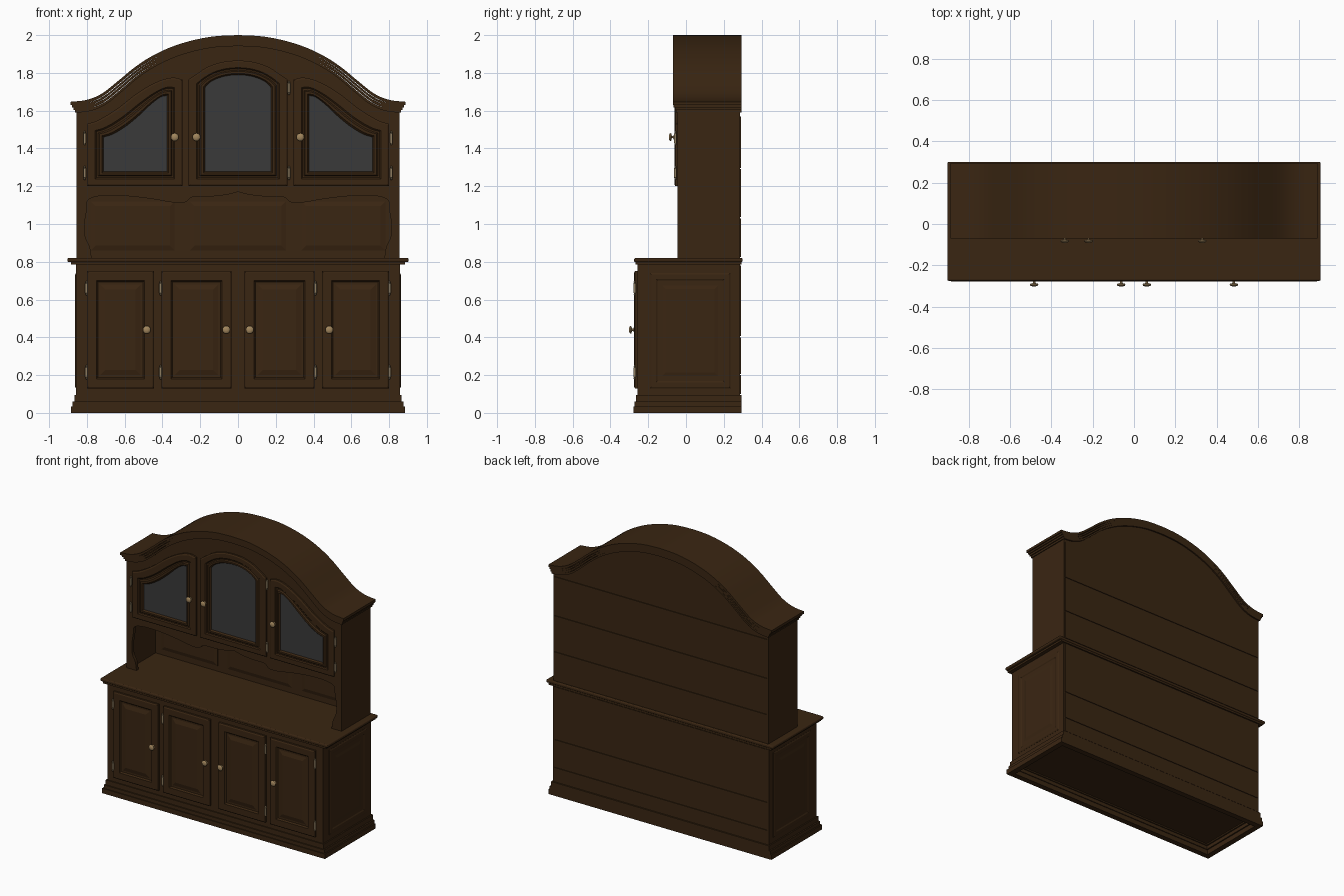
import bpy, bmesh, math

cube = bpy.data.objects.get("Cube")
if cube:
    bpy.data.objects.remove(cube)


def material(name, colour):
    m = bpy.data.materials.new(name)
    m.use_nodes = True
    m.diffuse_color = (*colour, 1)
    bsdf = m.node_tree.nodes["Principled BSDF"]
    bsdf.inputs["Base Color"].default_value = (*colour, 1)
    bsdf.inputs["Roughness"].default_value = 0.6
    return m


WOOD = material("dark wood", (0.042, 0.019, 0.006))
GLASS = material("grey glass", (0.042, 0.042, 0.042))
BRASS = material("pale brass", (0.36, 0.24, 0.11))
HINGE = material("hinge metal", (0.28, 0.21, 0.12))


def loft(name, loops, mat=WOOD, ring=False, place=lambda u, d, v: (u, d, v), smooth=False):
    """Join (outline, depth) loops with quads; cap the ends, or close into a ring."""
    bm = bmesh.new()
    rows = [[bm.verts.new(place(u, d, v)) for u, v in pts] for pts, d in loops]
    pairs = list(zip(rows, rows[1:])) + ([(rows[-1], rows[0])] if ring else [])
    for a, b in pairs:
        for i in range(len(a)):
            j = (i + 1) % len(a)
            bm.faces.new((a[i], a[j], b[j], b[i]))
    if not ring:
        bm.faces.new(rows[0])
        bm.faces.new(rows[-1])
    bmesh.ops.recalc_face_normals(bm, faces=bm.faces)
    mesh = bpy.data.meshes.new(name)
    bm.to_mesh(mesh)
    bm.free()
    mesh.materials.append(mat)
    ob = bpy.data.objects.new(name, mesh)
    bpy.context.collection.objects.link(ob)
    if smooth:
        bpy.ops.object.select_all(action="DESELECT")
        ob.select_set(True)
        bpy.context.view_layer.objects.active = ob
        bpy.ops.object.shade_smooth_by_angle(angle=math.radians(40))
    return ob


def curve(pts, n=5):
    """Catmull-Rom curve through the points."""
    out = []
    for i in range(len(pts) - 1):
        p = [pts[max(i - 1, 0)], pts[i], pts[i + 1], pts[min(i + 2, len(pts) - 1)]]
        for k in range(n):
            t = k / n
            out.append(tuple(0.5 * (2 * b + (c - a) * t + (2 * a - 5 * b + 4 * c - d) * t * t
                                    + (3 * b - a - 3 * c + d) * t ** 3) for a, b, c, d in zip(*p)))
    return out + [pts[-1]]


def mirrored(half):
    """Extend a half curve that starts at the centre to both sides."""
    return [(-x, z) for x, z in reversed(half[1:])] + half


def rect(x0, x1, z0, z1, inset=0):
    return [(x0 + inset, z0 + inset), (x1 - inset, z0 + inset),
            (x1 - inset, z1 - inset), (x0 + inset, z1 - inset)]


def box(name, x0, x1, y0, y1, z0, z1, bevel=0):
    ob = loft(name, [(rect(x0, x1, z0, z1), y0), (rect(x0, x1, z0, z1), y1)])
    if bevel:
        mod = ob.modifiers.new("edge", "BEVEL")
        mod.width, mod.segments = bevel, 3
    return ob


def circle(r, n=16):
    return [(r * math.cos(math.tau * i / n), r * math.sin(math.tau * i / n)) for i in range(n)]


def knob(name, x, z, y):
    steps = [(0.012, 0), (0.012, 0.003), (0.006, 0.006), (0.006, 0.013),
             (0.018, 0.016), (0.021, 0.021), (0.017, 0.026), (0.007, 0.029)]
    ob = loft(name, [(circle(r), -d) for r, d in steps], BRASS, smooth=True)
    ob.location = (x, y, z)


def hinge(name, x, z, y):
    steps = [(0.002, -0.038), (0.006, -0.033), (0.004, -0.027), (0.007, -0.025),
             (0.007, 0.025), (0.004, 0.027), (0.006, 0.033), (0.002, 0.038)]
    ob = loft(name, [(circle(r, 10), d) for r, d in steps], HINGE, smooth=True)
    ob.rotation_euler.x = math.pi / 2
    ob.location = (x, y, z)


BACK = 0.295

# Plinth: stepped rings, open underneath
for i, (w, front, z0, z1) in enumerate([(0.885, -0.278, 0, 0.035), (0.876, -0.272, 0.035, 0.06),
                                        (0.866, -0.264, 0.06, 0.095)]):
    outer, inner = rect(-w, w, front, BACK), rect(-w, w, front, BACK, 0.04)
    loft("plinth_step_%d" % i, [(outer, z0), (outer, z1), (inner, z1), (inner, z0)],
         ring=True, place=lambda u, d, v: (u, v, d))

# Lower cabinet and counter
box("lower_cabinet", -0.857, 0.857, -0.257, 0.285, 0.07, 0.79)
box("counter_moulding", -0.885, 0.885, -0.268, BACK, 0.785, 0.802)
box("counter_top", -0.903, 0.903, -0.275, 0.3, 0.798, 0.82, 0.008)

# Lower doors with raised panels
door_steps = [(0, -0.25), (0, -0.27), (0.008, -0.275), (0.05, -0.275), (0.058, -0.265),
              (0.07, -0.265), (0.098, -0.273)]
for side in (-1, 1):
    for name, a, b in [("outer", 0.445, 0.80), ("inner", 0.035, 0.405)]:
        x0, x1 = sorted((a * side, b * side))
        loft("lower_door_%s_%s" % (name, "left" if side > 0 else "right"),
             [(rect(x0, x1, 0.13, 0.75, i), y) for i, y in door_steps])
    for x in (0.062, 0.483):
        knob("lower_knob", x * side, 0.44, -0.273)
    for x in (0.41, 0.803):
        for z in (0.215, 0.66):
            hinge("lower_hinge", x * side, z, -0.272)

    # Side panels of the lower cabinet
    loft("side_panel", [(rect(-0.19, 0.235, 0.13, 0.74, i), d) for i, d in
                        [(0, 0.85), (0, 0.858), (0.008, 0.862), (0.03, 0.862), (0.038, 0.858),
                         (0.065, 0.858), (0.085, 0.862)]],
         place=lambda u, d, v: (d * side, u, v))
    # Side walls of the open niche
    x0, x1 = sorted((0.83 * side, 0.855 * side))
    box("niche_wall", x0, x1, -0.04, 0.285, 0.815, 1.21)

# Curved crown line shared by the upper cabinet and cornice
crown = mirrored(curve([(0, 2), (0.13, 1.993), (0.256, 1.968), (0.37, 1.93), (0.47, 1.88),
                        (0.55, 1.826), (0.63, 1.76), (0.72, 1.69), (0.80, 1.657), (0.885, 1.647)]))


def crown_line(w, drop):
    return [(x * w / 0.885, z - drop) for x, z in crown]


# Upper cabinet
upper = [(0.855, 1.19), (-0.855, 1.19)]
loft("upper_cabinet", [(crown_line(0.855, 0.04) + upper, -0.045),
                       (crown_line(0.855, 0.04) + upper, 0.285)])

# Cornice bands following the crown
for i, (w, front, d0, d1) in enumerate([(0.887, -0.07, 0, 0.018), (0.878, -0.065, 0.016, 0.03),
                                        (0.87, -0.059, 0.028, 0.044), (0.862, -0.053, 0.042, 0.058)]):
    band = crown_line(w, d0) + crown_line(w, d1)[::-1]
    loft("cornice_band_%d" % i, [(band, front), (band, BACK)], smooth=True)

# Niche back with three raised panels
box("niche_back", -0.84, 0.84, 0.25, 0.285, 0.815, 1.21)
for x0, x1 in [(-0.78, -0.335), (-0.255, 0.255), (0.335, 0.78)]:
    loft("niche_panel", [(rect(x0, x1, 0.86, 1.12, i), y) for i, y in
                         [(0, 0.255), (0, 0.247), (0.025, 0.24)]])

# Scalloped front frame around the niche
scallop = mirrored(curve([(0, 1.17), (0.06, 1.155), (0.15, 1.145), (0.24, 1.143), (0.28, 1.115),
                          (0.35, 1.115), (0.47, 1.135), (0.62, 1.15), (0.74, 1.147), (0.795, 1.125),
                          (0.80, 1.08), (0.812, 1.0), (0.808, 0.93), (0.785, 0.88), (0.775, 0.82)], 4))
frame = scallop + [(0.855, 0.82), (0.855, 1.2), (-0.855, 1.2), (-0.855, 0.82)]
loft("niche_frame", [(frame, -0.045), (frame, -0.022)])


# Glazed upper doors
def door_outline(bottom, top):
    top = curve(top)
    return [(top[0][0], bottom)] + top + [(top[-1][0], bottom)]


def glazed_door(name, outer, inner):
    def mix(t):
        return [(a + (c - a) * t, b + (d - b) * t) for (a, b), (c, d) in zip(outer, inner)]
    steps = [(0, -0.04), (0, -0.056), (0.1, -0.061), (0.5, -0.061), (0.58, -0.054),
             (0.68, -0.054), (0.76, -0.062), (0.9, -0.062), (1, -0.05), (1, -0.04)]
    loft(name, [(mix(t), y) for t, y in steps], ring=True)
    loft(name + "_glass", [(inner, -0.043), (inner, -0.051)], GLASS)


def flip(pts):
    return [(-x, z) for x, z in reversed(pts)]


centre = door_outline(1.2, mirrored([(0, 1.865), (0.08, 1.858), (0.16, 1.832), (0.225, 1.79), (0.262, 1.765)]))
centre_glass = door_outline(1.278, mirrored([(0, 1.79), (0.05, 1.786), (0.1, 1.774), (0.145, 1.752), (0.175, 1.722)]))
glazed_door("centre_door", centre, centre_glass)

side_door = door_outline(1.2, [(-0.80, 1.53), (-0.74, 1.55), (-0.64, 1.61), (-0.53, 1.695),
                               (-0.43, 1.752), (-0.35, 1.775), (-0.295, 1.765)])
side_glass = door_outline(1.278, [(-0.712, 1.46), (-0.66, 1.477), (-0.59, 1.52), (-0.52, 1.578),
                                  (-0.46, 1.635), (-0.41, 1.672), (-0.375, 1.68)])
glazed_door("right_door", side_door, side_glass)
glazed_door("left_door", flip(side_door), flip(side_glass))

for x in (-0.335, -0.22, 0.33):
    knob("upper_knob", x, 1.46, -0.062)
for x, top in [(-0.812, 1.455), (0.27, 1.72), (0.812, 1.455)]:
    for z in (1.27, top):
        hinge("upper_hinge", x, z, -0.056)

# Back boards with narrow gaps
for z0, z1 in [(0.1, 0.2), (0.207, 0.4), (0.407, 0.78), (0.825, 1.03), (1.037, 1.29), (1.297, 1.57)]:
    box("back_board", -0.845, 0.845, 0.28, 0.29, z0, z1)
